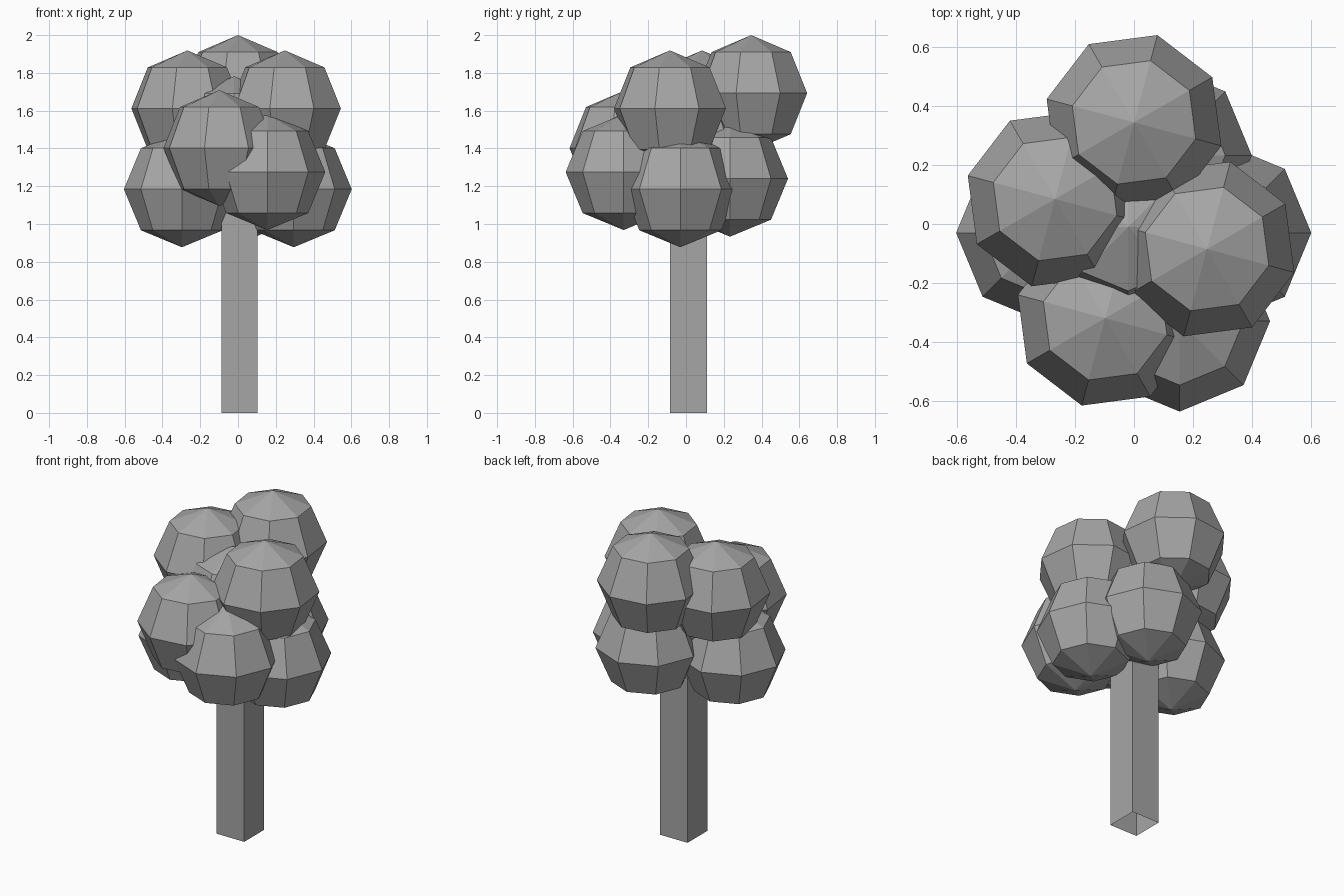
import bpy, bmesh
from math import radians
from mathutils import Matrix

cube = bpy.data.objects.get("Cube")
if cube:
    bpy.data.objects.remove(cube, do_unlink=True)

grey = bpy.data.materials.new("plain grey")
grey.use_nodes = True
colour = (0.38, 0.38, 0.38, 1)
grey.diffuse_color = colour
for node in grey.node_tree.nodes:
    if node.type == 'BSDF_PRINCIPLED':
        node.inputs["Base Color"].default_value = colour


def finish(name, bm, location):
    mesh = bpy.data.meshes.new(name)
    bm.to_mesh(mesh)
    bm.free()
    mesh.materials.append(grey)
    obj = bpy.data.objects.new(name, mesh)
    obj.location = location
    bpy.context.collection.objects.link(obj)
    return obj


def foliage_ball(name, location, turn):
    # Eight-sided faceted ball with flat faces
    bm = bmesh.new()
    bmesh.ops.create_uvsphere(bm, u_segments=8, v_segments=4, radius=0.307,
                              matrix=Matrix.Rotation(radians(turn), 4, 'Z'))
    return finish(name, bm, location)


# Trunk: square post, open at the bottom
TRUNK_HEIGHT = 1.3
bm = bmesh.new()
bmesh.ops.create_cube(bm, size=1, matrix=Matrix.Diagonal((0.19, 0.195, TRUNK_HEIGHT, 1)))
bottom = [f for f in bm.faces if f.normal.z < -0.5]
bmesh.ops.delete(bm, geom=bottom, context='FACES_ONLY')
finish("trunk", bm, (0.007, 0.013, TRUNK_HEIGHT / 2))

# Upper foliage, turned relative to the lower cluster
upper = {
    "foliage_top_back": (0, 0.345, 1.693),
    "foliage_top_right": (-0.268, 0.085, 1.612),
    "foliage_top_left": (0.248, -0.085, 1.612),
    "foliage_front": (-0.098, -0.32, 1.402),
}
# Lower foliage and core
lower = {
    "foliage_core": (-0.02, -0.01, 1.475),
    "foliage_low_front": (0.155, -0.33, 1.275),
    "foliage_low_right": (-0.297, -0.03, 1.184),
    "foliage_low_left": (0.295, -0.03, 1.184),
    "foliage_low_back": (0.093, 0.233, 1.24),
}
for group, turn in ((upper, 30), (lower, 0)):
    for name, location in group.items():
        foliage_ball(name, location, turn)
